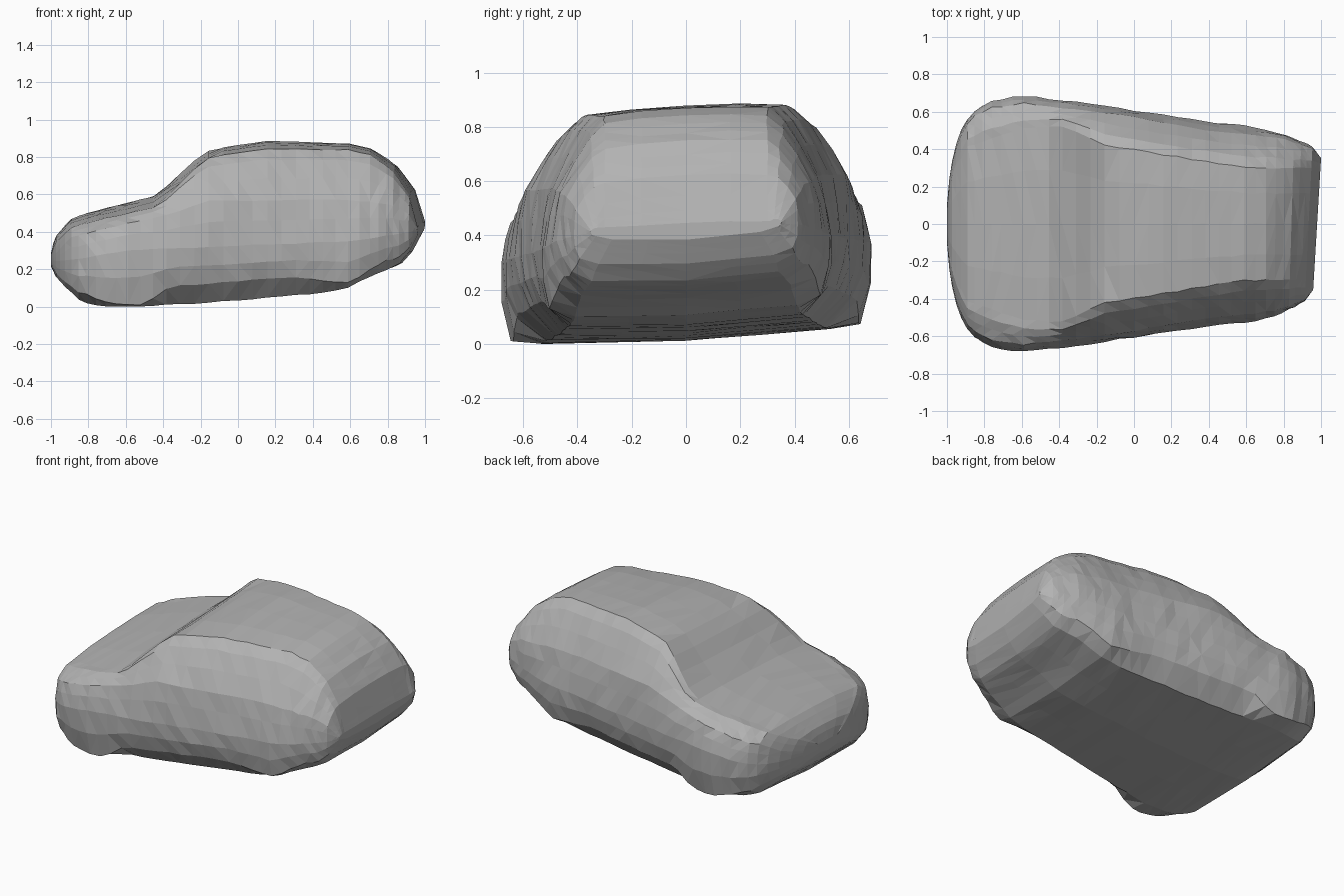
import bpy
import bmesh
import math
import random
from mathutils import Vector

default_cube = bpy.data.objects.get("Cube")
if default_cube:
    bpy.data.objects.remove(default_cube, do_unlink=True)

random.seed(4)

# Long profiles of the car, nose at -x: pairs of (x, value)
roof_line = [(-1, .29), (-.98, .37), (-.9, .46), (-.8, .495), (-.45, .58),
             (-.4, .615), (-.2, .81), (-.14, .84), (.15, .88), (.6, .872),
             (.72, .84), (.85, .755), (.95, .63), (1, .45)]
floor_line = [(-1, .23), (-.97, .17), (-.84, .05), (-.75, .03), (-.5, .03),
              (-.2, .045), (.4, .09), (.58, .12), (.7, .18), (.88, .24),
              (.95, .31), (1, .4)]
half_width = [(-1, .1), (-.985, .27), (-.96, .4), (-.91, .54), (-.84, .62),
              (-.75, .66), (-.6, .685), (-.4, .665), (0, .605), (.4, .545),
              (.62, .525), (.8, .48), (.95, .415), (1, .35)]
roof_half_width = [(-1, .08), (-.98, .2), (-.9, .41), (-.6, .51), (-.4, .53),
                   (-.15, .42), (.6, .3), (1, .3)]
belt_height = [(-1, .27), (-.9, .4), (-.6, .48), (-.4, .52), (-.15, .6),
               (.6, .6), (.85, .57), (.95, .52), (1, .44)]
belt_ratio = [(-1, .95), (-.4, .94), (-.1, .95), (.6, .91), (.95, .98), (1, 1)]
widest_height = [(-1, .26), (-.6, .34), (.6, .38), (1, .43)]
sill_lift = [(-1, .01), (-.8, .05), (-.65, .01), (-.5, .01), (-.36, .1),
             (.3, .1), (.5, .05), (.62, .02), (.8, .05), (1, .01)]


def sample(line, x):
    """Straight-line interpolation along a profile."""
    for (x0, v0), (x1, v1) in zip(line, line[1:]):
        if x <= x1:
            return v0 + (v1 - v0) * (x - x0) / (x1 - x0)
    return line[-1][1]


def half_section(x):
    """Half cross-section as (y, z), from floor centre to roof centre."""
    top, floor = sample(roof_line, x), sample(floor_line, x)
    width, roof = sample(half_width, x), sample(roof_half_width, x)
    centre_floor = Vector((0, floor - .012))
    floor_edge = Vector((width * .78, floor + .003))
    sill = Vector((width * .945, floor + sample(sill_lift, x) + .008))
    widest = Vector((width, sample(widest_height, x)))
    belt = Vector((width * sample(belt_ratio, x), sample(belt_height, x)))
    roof_edge = Vector((roof, top - .014))
    # Shallow hollow in the windscreen
    hollow = .02 if -.38 < x < -.15 else 0
    roof_middle = Vector((roof * .55, top - .002 - hollow))
    roof_centre = Vector((0, top - hollow))
    return [centre_floor, floor_edge * .5 + centre_floor * .5, floor_edge,
            sill, sill.lerp(widest, .5) + Vector((width * .02, 0)), widest,
            widest.lerp(belt, .55) + Vector((width * .006, 0)), belt,
            belt.lerp(roof_edge, .4) + Vector((.01, .008)),
            belt.lerp(roof_edge, .75) + Vector((.012, .012)),
            roof_edge, roof_middle, roof_centre]


def place(x, y, z):
    """Lean the body slightly to one side and skew the tail."""
    tail = max(0, (x - .7) / .3)
    return Vector((x + .06 * (y - .35) * tail, y, z + .05 * y))


def add_ring(bm, x):
    half = half_section(x)
    points = [(p.x, p.y) for p in half]
    points += [(-p.x, p.y) for p in reversed(half[1:-1])]
    ring = []
    for y, z in points:
        rough = .005 * min(1, (1 - abs(x)) * 8)
        y += random.uniform(-rough, rough)
        z += random.uniform(-rough, rough) * .6
        ring.append(bm.verts.new(place(x, y, z)))
    return ring


# Body shell: rings packed closer toward nose and tail, then skinned
bm = bmesh.new()
steps = 40
rings = [add_ring(bm, math.sin(math.pi * (i / steps - .5)))
         for i in range(steps + 1)]
for a, b in zip(rings, rings[1:]):
    for i in range(len(a)):
        j = (i + 1) % len(a)
        bm.faces.new((a[i], a[j], b[j], b[i]))
bm.faces.new(rings[0])
bm.faces.new(rings[-1])
bmesh.ops.triangulate(bm, faces=bm.faces[:])
bmesh.ops.recalc_face_normals(bm, faces=bm.faces[:])
lowest = min(v.co.z for v in bm.verts)
bmesh.ops.translate(bm, verts=bm.verts[:], vec=(0, 0, -lowest))

mesh = bpy.data.meshes.new("car_body")
bm.to_mesh(mesh)
bm.free()
body = bpy.data.objects.new("car_body", mesh)
bpy.context.collection.objects.link(body)

# Plain grey finish
grey = bpy.data.materials.new("plain_grey")
grey.use_nodes = True
colour = (.45, .45, .45, 1)
grey.diffuse_color = colour
grey.node_tree.nodes["Principled BSDF"].inputs["Base Color"].default_value = colour
mesh.materials.append(grey)
